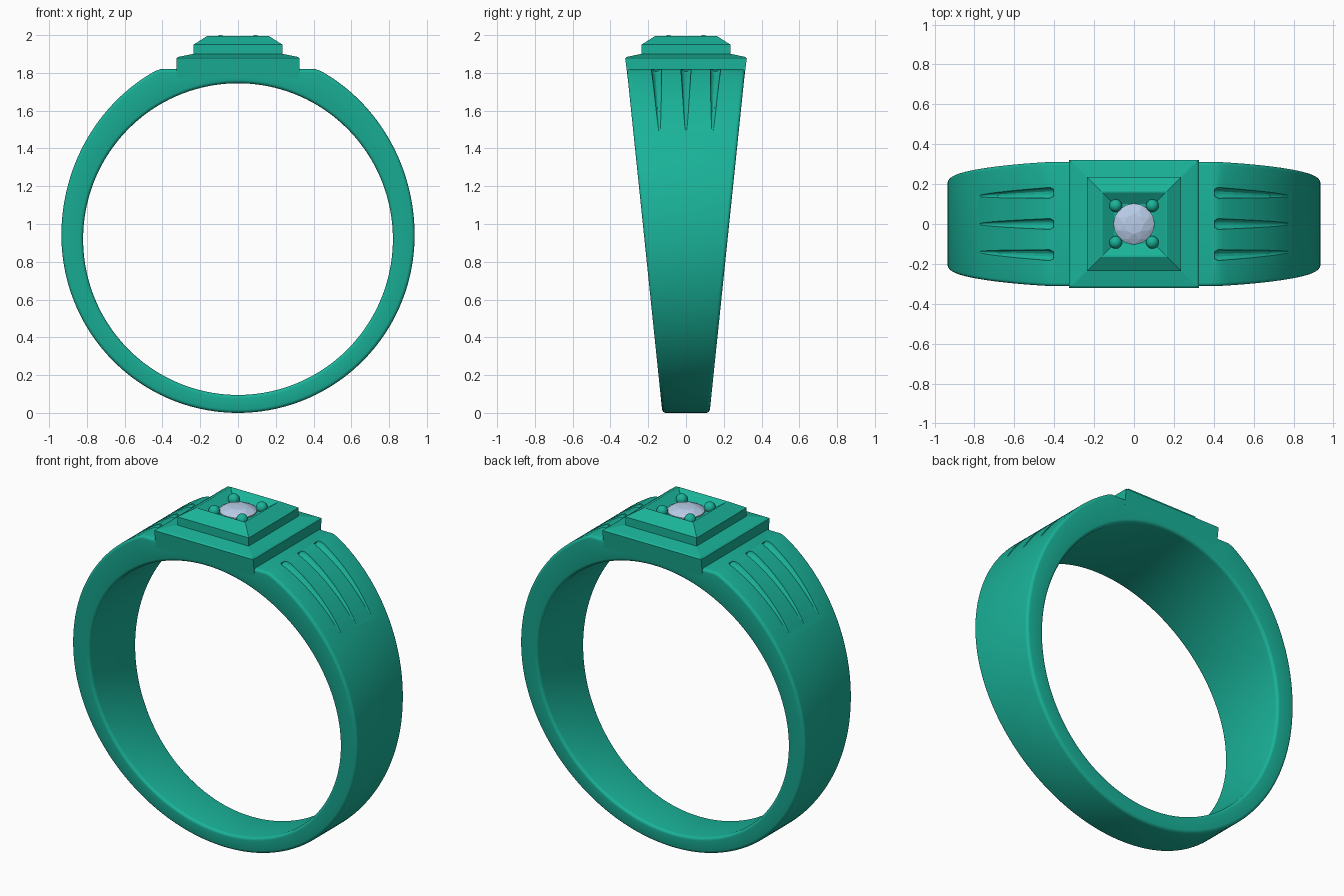
import bpy, bmesh
from math import sin, cos, pi, radians
from mathutils import Vector

if "Cube" in bpy.data.objects:
    bpy.data.objects.remove(bpy.data.objects["Cube"])


def material(name, rgb):
    m = bpy.data.materials.new(name)
    m.diffuse_color = (*rgb, 1)
    m.use_nodes = True
    m.node_tree.nodes["Principled BSDF"].inputs["Base Color"].default_value = m.diffuse_color
    return m


METAL = material("green_metal", (0.01, 0.45, 0.32))
STONE = material("pale_stone", (0.48, 0.60, 0.80))
FLAT_TOP = 1.82


def make(name, bm, mat):
    bmesh.ops.recalc_face_normals(bm, faces=bm.faces)
    me = bpy.data.meshes.new(name)
    bm.to_mesh(me)
    bm.free()
    ob = bpy.data.objects.new(name, me)
    bpy.context.collection.objects.link(ob)
    me.materials.append(mat)
    return ob


def loft(bm, loops, closed=False):
    """Skin a list of equal-sized point loops; cap both ends if not closed."""
    rows = [[bm.verts.new(p) for p in lp] for lp in loops]
    n, k = len(rows), len(rows[0])
    for i in range(n if closed else n - 1):
        a, b = rows[i], rows[(i + 1) % n]
        for j in range(k):
            bm.faces.new((a[j], a[(j + 1) % k], b[(j + 1) % k], b[j]))
    if not closed:
        bm.faces.new(rows[0])
        bm.faces.new(rows[-1])


def activate(ob):
    bpy.ops.object.select_all(action='DESELECT')
    ob.select_set(True)
    bpy.context.view_layer.objects.active = ob


def smooth(ob, angle=30):
    activate(ob)
    bpy.ops.object.shade_smooth_by_angle(angle=radians(angle))


def half_width(z):
    return 0.125 + 0.1035 * z


def outer(t):
    rz = 0.985 if sin(t) > 0 else 0.94
    return Vector((0.935 * cos(t), 0, min(0.94 + rz * sin(t), FLAT_TOP)))


# Band: rounded-rectangle section swept round, widening towards the top
def band_section(t, r=0.018, steps=4):
    o = outer(t)
    i = Vector((0.82 * cos(t), 0, 0.92 + 0.825 * sin(t)))
    depth = (o - i).length
    d = (o - i) / depth
    pts = []
    for q, (su, sy) in enumerate(((1, 1), (0, 1), (0, -1), (1, -1))):
        for s in range(steps + 1):
            a = (q + s / steps) * pi / 2
            u = (depth - r if su else r) + r * cos(a)
            p = i + d * u
            p.y = sy * (half_width(p.z) - r) + r * sin(a)
            pts.append(p)
    return pts


bm = bmesh.new()
loft(bm, [band_section(2 * pi * k / 180) for k in range(180)], closed=True)
band = make("band", bm, METAL)

# Three tapering grooves on each shoulder
bm = bmesh.new()
for side in (1, -1):
    for row in (-1, 0, 1):
        loops = []
        for k in range(25):
            f = k / 24
            t = radians(64.5 - 31.5 * f)
            c = outer(t)
            n = Vector((cos(t), 0, sin(t)))
            r = 0.027 * (1 - f) ** 0.7 + 0.002
            if k == 0:
                r *= 0.6
            y = row * (0.157 - 0.017 * f)
            ring = [c + n * (r * cos(a) + 0.003) + Vector((0, y + r * sin(a), 0))
                    for a in [2 * pi * (j + 0.5) / 12 for j in range(12)]]
            loops.append([Vector((p.x * side, p.y, p.z)) for p in ring])
        loft(bm, loops)
cutter = make("groove_cutter", bm, METAL)
cutter.hide_render = True
mod = band.modifiers.new("grooves", 'BOOLEAN')
mod.operation, mod.solver, mod.object = 'DIFFERENCE', 'EXACT', cutter
activate(band)
bpy.ops.object.modifier_apply(modifier=mod.name)
bpy.data.objects.remove(cutter)
smooth(band)


# Square stepped head
def stepped(name, levels):
    b = bmesh.new()
    loft(b, [[(sx * x, sy * y, z) for sx, sy in ((1, 1), (-1, 1), (-1, -1), (1, -1))]
             for x, y, z in levels])
    return make(name, b, METAL)


stepped("head_base", [(0.325, half_width(1.77), 1.77), (0.325, 0.322, 1.878),
                      (0.315, 0.312, 1.885), (0.23, 0.23, 1.902)])
stepped("head_bezel", [(0.235, 0.235, 1.89), (0.235, 0.235, 1.95),
                       (0.165, 0.165, 1.994), (0.158, 0.158, 1.994),
                       (0.10, 0.10, 1.955)])

# Four bead prongs
for sx in (-1, 1):
    for sy in (-1, 1):
        bm = bmesh.new()
        bmesh.ops.create_uvsphere(bm, u_segments=20, v_segments=12, radius=0.032)
        bmesh.ops.translate(bm, verts=bm.verts, vec=(sx * 0.092, sy * 0.092, 1.968))
        smooth(make("prong", bm, METAL))

# Faceted round stone
bm = bmesh.new()
for radius, z, count, off in ((0.103, 1.958, 16, 0), (0.103, 1.964, 16, 0),
                              (0.082, 1.977, 8, 0.5), (0.05, 1.988, 8, 0),
                              (0.004, 1.91, 8, 0), (0.0, 1.991, 1, 0)):
    for j in range(count):
        a = 2 * pi * (j + off) / count
        bm.verts.new((radius * cos(a), radius * sin(a), z))
hull = bmesh.ops.convex_hull(bm, input=bm.verts)
make("stone", bm, STONE)
